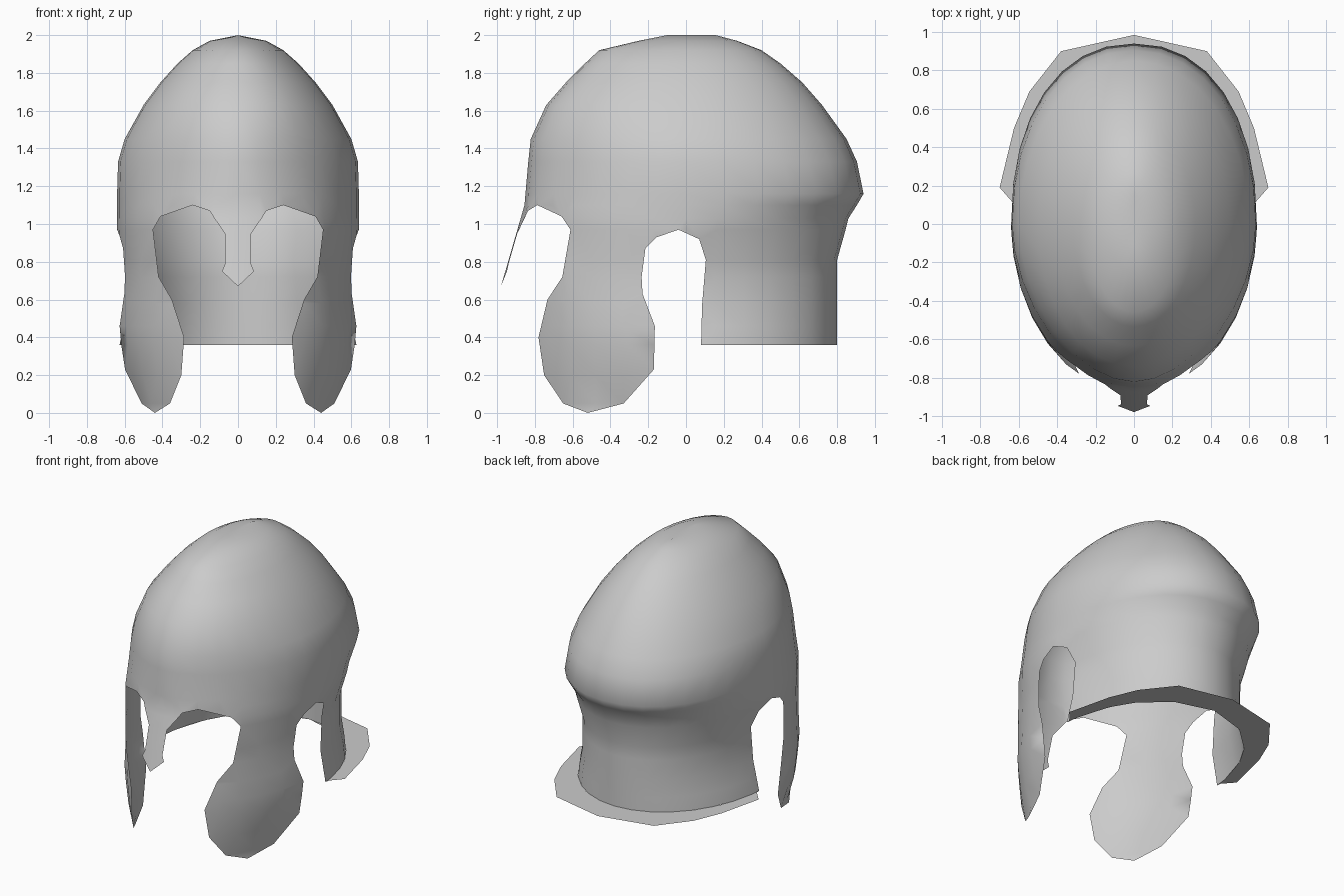
import bpy, math
from mathutils import Vector
from mathutils.geometry import delaunay_2d_cdt

if "Cube" in bpy.data.objects:
    bpy.data.objects.remove(bpy.data.objects["Cube"])

# horizontal sections of the shell: z, front depth, back depth, half width
SECT = [(0, .867, .8, .55), (.05, .857, .8, .553), (.2, .865, .8, .605), (.36, .872, .8, .63),
        (.46, .878, .8, .638), (.58, .885, .8, .625), (.72, .89, .8, .62), (.81, .88, .8, .62),
        (.97, .86, .845, .64), (1.03, .86, .86, .64), (1.1, .855, .905, .64), (1.16, .85, .94, .64),
        (1.33, .835, .905, .635), (1.45, .822, .85, .6), (1.63, .74, .72, .5), (1.75, .635, .615, .41),
        (1.85, .535, .5, .32), (1.92, .46, .4, .24), (1.97, .25, .27, .15), (2, .1, .16, 0)]
# roundness of the plan (2 = ellipse): z, front, back
ROUND = [(0, 2, 2), (1.03, 2, 2), (1.16, 1.9, 2.2), (1.33, 1.83, 2.1), (1.45, 1.85, 2.02), (1.63, 2.05, 2), (2, 2, 2)]
# waist of the neck guard behind the ears: z, inset
WAIST = [(0, 0), (.36, 0), (.54, .045), (.81, .035), (1.03, 0), (2, 0)]


def lookup(table, z):
    for a, b in zip(table, table[1:]):
        if z <= b[0] + 1e-6:
            t = (z - a[0]) / (b[0] - a[0])
            return [p + (q - p) * t for p, q in zip(a[1:], b[1:])]
    return table[-1][1:]


def surf(u, z):
    """Point on the shell; u runs from 0 (front) to pi (back)."""
    yf, yb, w = lookup(SECT, z)
    w -= lookup(WAIST, z)[0] * min(1, max(0, (u - math.pi / 2) / .12))
    c, s = math.cos(u), max(0, math.sin(u))
    e = 2 / lookup(ROUND, z)[0 if c > 0 else 1]
    if z < 1.1:  # nose guard leans forward
        f = min(1, max(0, 1.25 * (1 - (u / .35) ** 2)))
        yf += (.855 + .29 * (1.1 - z) - yf) * f
    y = -yf * abs(c) ** e if c > 0 else yb * abs(c) ** e
    x = w * s ** e
    return Vector((x if x > 1e-4 else 0, y, z))


def at_x(x, z):
    return math.asin(min(1, (x / lookup(SECT, z)[2]) ** (lookup(ROUND, z)[0] / 2)))


def at_y(y, z):
    yf, yb, w = lookup(SECT, z)
    p = lookup(ROUND, z)[0 if y < 0 else 1]
    d = min(1, abs(y) / (yf if y < 0 else yb)) ** (p / 2)
    return math.acos(d if y < 0 else -d)


def make(name, verts, faces):
    me = bpy.data.meshes.new(name)
    me.from_pydata([tuple(v) for v in verts], [], faces)
    me.update()
    ob = bpy.data.objects.new(name, me)
    bpy.context.collection.objects.link(ob)
    m = ob.modifiers.new("mirror", 'MIRROR')
    m.use_clip = True
    m.merge_threshold = .0005
    bpy.ops.object.select_all(action='DESELECT')
    ob.select_set(True)
    bpy.context.view_layer.objects.active = ob
    bpy.ops.object.modifier_apply(modifier="mirror")
    bpy.ops.object.shade_smooth_by_angle(angle=math.radians(65))
    return ob


# half outline: nose guard, eye opening and cheek front (x, z) ...
front = [(0, .67), (.085, .75), (.068, .79), (.07, .95), (.15, 1.07), (.24, 1.1), (.41, 1.04),
         (.45, .97), (.42, .72), (.35, .6), (.285, .4), (.3, .2), (.36, .05), (.44, 0)]
# ... then cheek back and ear opening (y, z)
side = [(-.33, .05), (-.17, .23), (-.165, .46), (-.23, .63), (-.235, .72), (-.215, .87),
        (-.155, .93), (-.04, .97), (.07, .92), (.105, .81), (.085, .57), (.08, .36)]
outline = [(at_x(x, z), z) for x, z in front] + [(at_y(y, z), z) for y, z in side]
outline += [(math.pi, .36), (math.pi, 2), (0, 2)]

# helmet shell: fill the outline with a grid, wrap it onto the surface
N = 16
grid = [(math.pi * i / N, s[0]) for s in SECT for i in range(N + 1)]
pts = [Vector(p) for p in outline + grid]
v2, _, f2, *_ = delaunay_2d_cdt(pts, [], [list(range(len(outline)))], 1, 1e-5)
wrapped = [surf(v[0], v[1]) for v in v2]
f2 = [f for f in f2 if max(wrapped[i].x for i in f) > 1e-4]  # nothing inside the mirror plane
used = sorted({i for f in f2 for i in f})
index = {old: new for new, old in enumerate(used)}
make("helmet_shell", [wrapped[i] for i in used], [[index[i] for i in f] for f in f2])

# flat neck flange
outer = [(0, .985), (.38, .9), (.545, .69), (.625, .5), (.7, .19), (.63, .11)]
inner = [surf(at_y(y, .36), .36) for y in (.8, .72, .55, .4, .17, .08)]
n = len(outer)
make("neck_flange", [(x, y, .36) for x, y in outer] + inner,
     [(i, n + i, n + i + 1, i + 1) for i in range(n - 1)])
